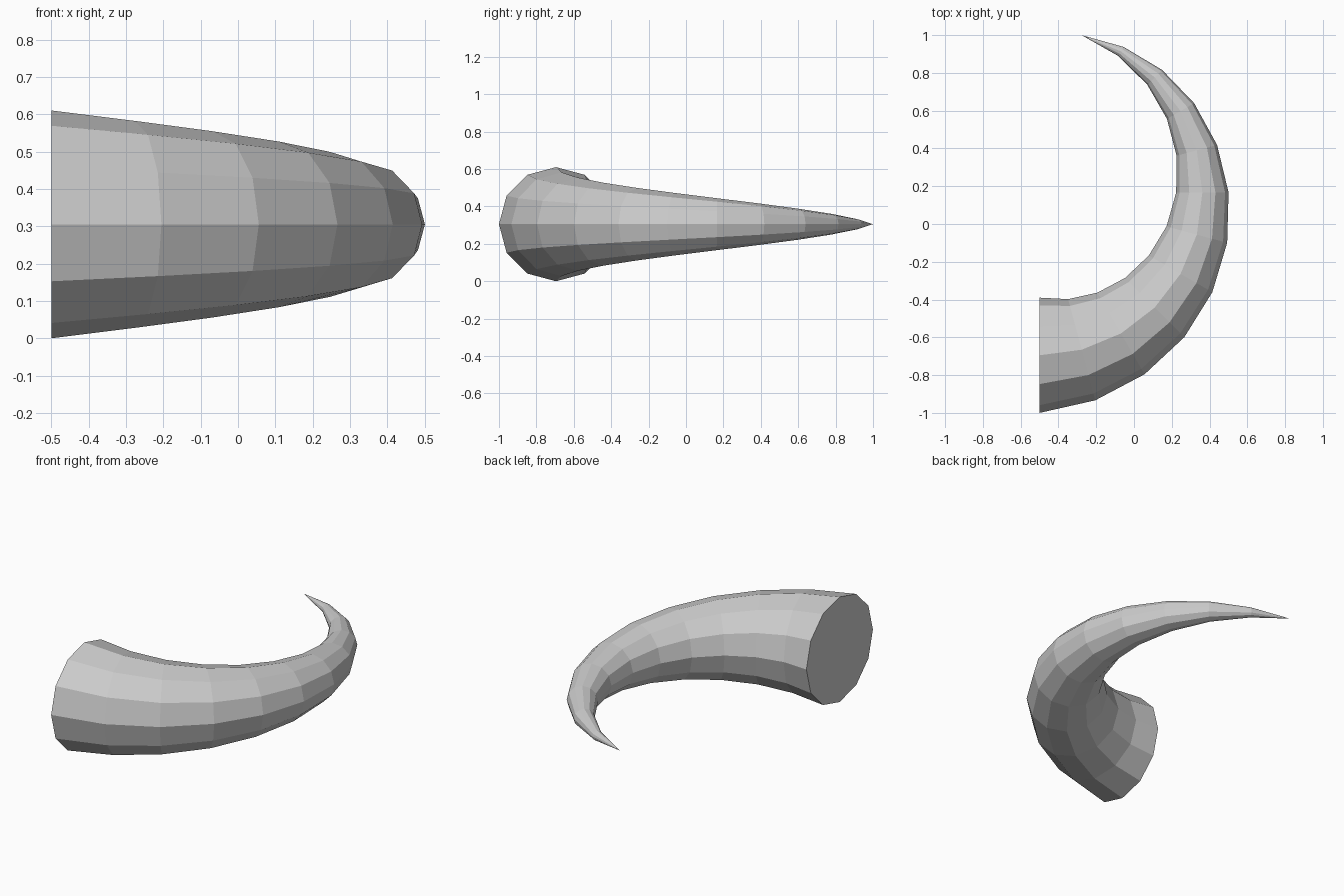
import bpy, bmesh
from math import sin, cos, pi, radians

if "Cube" in bpy.data.objects:
    bpy.data.objects.remove(bpy.data.objects["Cube"])

SIDES, STEPS = 12, 11
BASE_R = 0.305                 # radius at the wide end
BEND_R = 0.862                 # radius of the curved centre line
CX, CY, CZ = -0.5, 0.167, BASE_R

bm = bmesh.new()

# Tapering rings swept along the arc, 15 degrees apart
rings = []
for i in range(STEPS):
    a = radians(15 * i)
    r = BASE_R * (1 - i / STEPS)
    ring = []
    for k in range(SIDES):
        t = 2 * pi * k / SIDES
        d = BEND_R + r * cos(t)
        ring.append(bm.verts.new((CX + d * sin(a), CY - d * cos(a), CZ + r * sin(t))))
    rings.append(ring)

# Pointed tip
a = radians(15 * STEPS)
tip = bm.verts.new((CX + BEND_R * sin(a), CY - BEND_R * cos(a), CZ))

# Side faces, tip fan and flat base cap
for k in range(SIDES):
    n = (k + 1) % SIDES
    for lo, hi in zip(rings, rings[1:]):
        bm.faces.new((lo[k], lo[n], hi[n], hi[k]))
    bm.faces.new((rings[-1][k], rings[-1][n], tip))
bm.faces.new(rings[0])
bmesh.ops.recalc_face_normals(bm, faces=bm.faces)

mesh = bpy.data.meshes.new("horn")
bm.to_mesh(mesh)
bm.free()
bpy.context.collection.objects.link(bpy.data.objects.new("horn", mesh))
